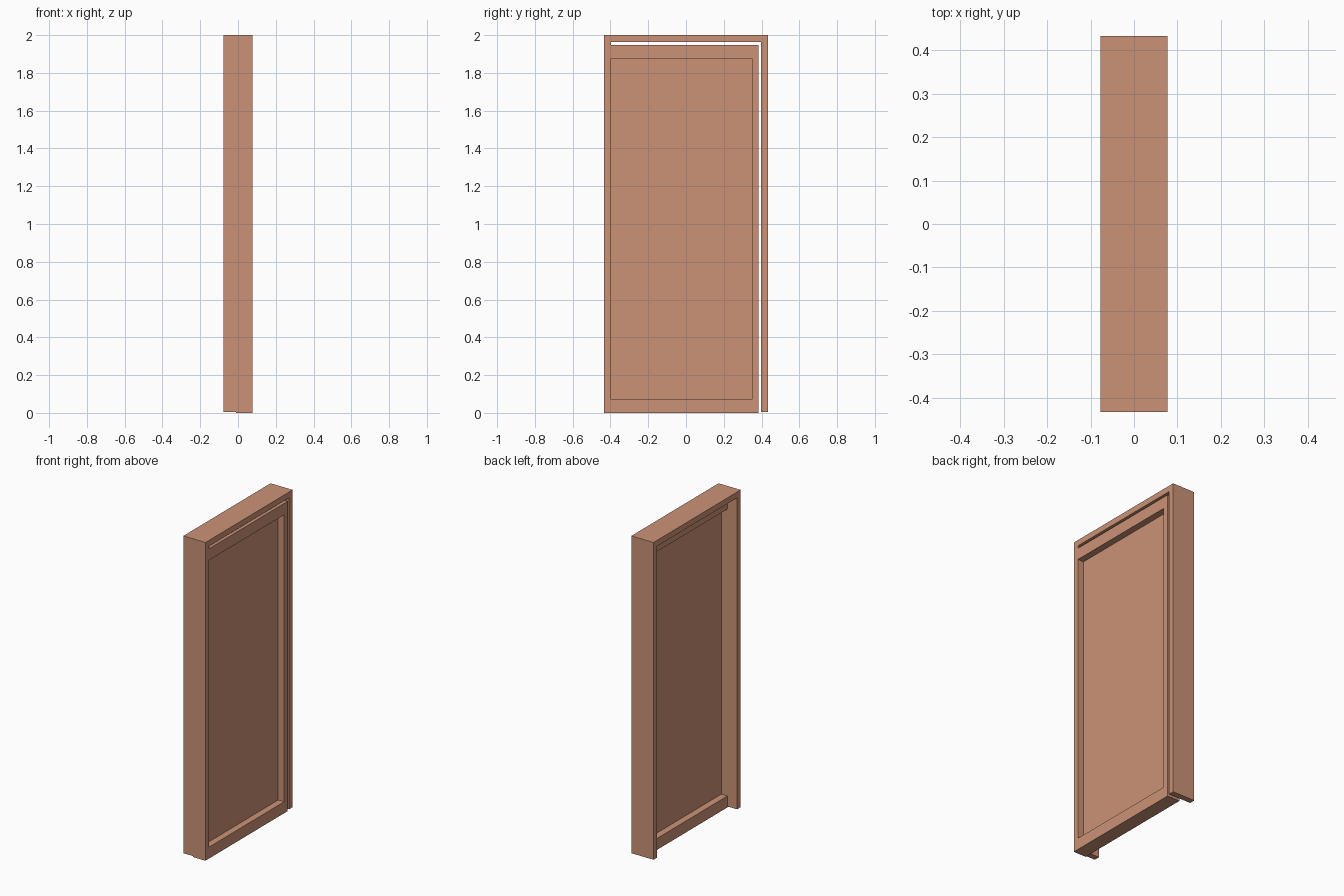
import bpy, bmesh

if "Cube" in bpy.data.objects:
    bpy.data.objects.remove(bpy.data.objects["Cube"])

wood = bpy.data.materials.new("wood")
wood.diffuse_color = (0.60, 0.29, 0.18, 1)
wood.use_nodes = True
wood.node_tree.nodes["Principled BSDF"].inputs["Base Color"].default_value = wood.diffuse_color


def finish(name, bm):
    bmesh.ops.recalc_face_normals(bm, faces=bm.faces)
    me = bpy.data.meshes.new(name)
    bm.to_mesh(me)
    bm.free()
    me.materials.append(wood)
    ob = bpy.data.objects.new(name, me)
    bpy.context.collection.objects.link(ob)
    return ob


def extrude_x(bm, faces, depth):
    res = bmesh.ops.extrude_face_region(bm, geom=faces)
    verts = [g for g in res["geom"] if isinstance(g, bmesh.types.BMVert)]
    bmesh.ops.translate(bm, verts=verts, vec=(depth, 0, 0))


def loop(bm, x, pts):
    return [bm.verts.new((x, y, z)) for y, z in pts]


def rect(y0, y1, z0, z1):
    return [(y0, z0), (y1, z0), (y1, z1), (y0, z1)]


def slab(name, x0, x1, pts):
    bm = bmesh.new()
    extrude_x(bm, [bm.faces.new(loop(bm, x0, pts))], x1 - x0)
    return finish(name, bm)


def ring(name, x0, x1, outer, inner):
    bm = bmesh.new()
    a, b = loop(bm, x0, outer), loop(bm, x0, inner)
    n = len(a)
    faces = [bm.faces.new((a[i], a[(i + 1) % n], b[(i + 1) % n], b[i])) for i in range(n)]
    extrude_x(bm, faces, x1 - x0)
    return finish(name, bm)


DEPTH, HALF, WALL, FOOT = 0.077, 0.433, 0.036, 0.006
IN = HALF - WALL
BACK = -0.01          # rear face of the door leaf

# Surrounding frame: two jambs and a head, open at the floor
slab("door_frame", -DEPTH, DEPTH, [
    (-HALF, FOOT), (-IN, FOOT), (-IN, 1.963), (IN, 1.963),
    (IN, FOOT), (HALF, FOOT), (HALF, 2.0), (-HALF, 2.0)])

# Door leaf: stiles and rails, hung into the -y jamb with a gap opposite
opening = rect(-IN, 0.349, 0.072, 1.875)
ring("door_leaf_rails", BACK, DEPTH, rect(-HALF, 0.384, 0, 1.947), opening)

# Thin recessed panel in the middle of the leaf
slab("door_panel", 0.0325, 0.0355, opening)
